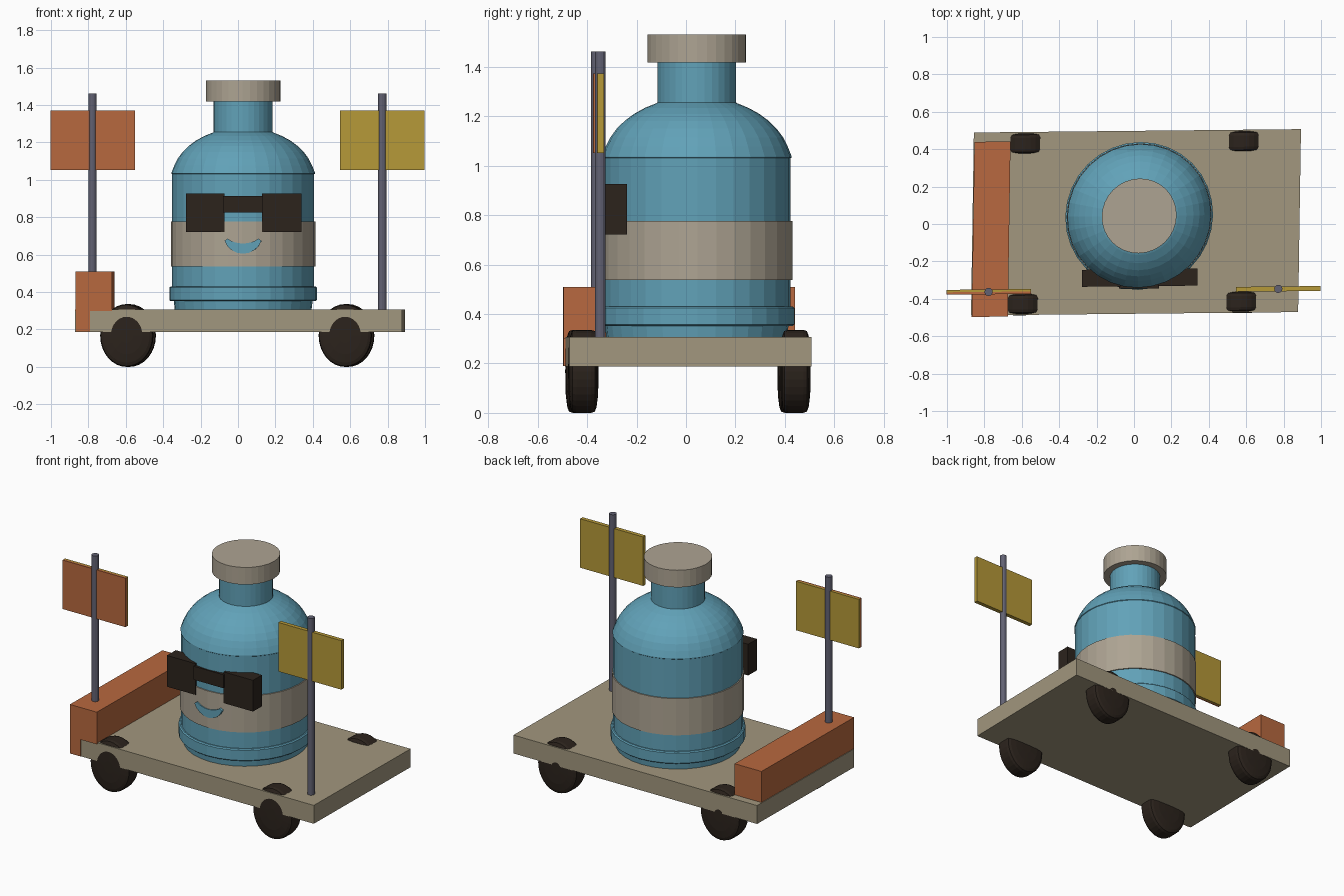
import bpy, bmesh, math
from mathutils import Matrix

if "Cube" in bpy.data.objects:
    bpy.data.objects.remove(bpy.data.objects["Cube"])

# The whole model leans very slightly in plan
SHEAR = Matrix(((1, 0.0155, 0, 0), (0.0103, 1, 0, 0), (0, 0, 1, 0), (0, 0, 0, 1)))


def material(name, rgb):
    m = bpy.data.materials.new(name)
    m.diffuse_color = (*rgb, 1)
    m.use_nodes = True
    m.node_tree.nodes["Principled BSDF"].inputs["Base Color"].default_value = m.diffuse_color
    return m


BLUE = material("blue", (0.12, 0.36, 0.48))
TAN = material("tan", (0.36, 0.31, 0.21))
CREAM = material("cream", (0.42, 0.37, 0.29))
DARK = material("dark", (0.025, 0.017, 0.012))
ORANGE = material("orange", (0.48, 0.14, 0.05))
YELLOW = material("yellow", (0.47, 0.32, 0.04))
STEEL = material("steel", (0.12, 0.12, 0.17))


def finish(name, bm, mat):
    bmesh.ops.transform(bm, matrix=SHEAR, verts=bm.verts)
    bmesh.ops.recalc_face_normals(bm, faces=bm.faces)
    me = bpy.data.meshes.new(name)
    bm.to_mesh(me)
    bm.free()
    me.materials.append(mat)
    ob = bpy.data.objects.new(name, me)
    bpy.context.collection.objects.link(ob)
    return ob


def box(name, mat, x, y, z):
    bm = bmesh.new()
    size = [b - a for a, b in (x, y, z)]
    mid = [(a + b) / 2 for a, b in (x, y, z)]
    bmesh.ops.create_cube(bm, size=1, matrix=Matrix.Translation(mid) @ Matrix.Diagonal((*size, 1)))
    return finish(name, bm, mat)


def lathe(name, mat, profile, matrix, sides=32):
    """Revolve (radius, height) points about z and cap both ends."""
    bm = bmesh.new()
    rings = [[bm.verts.new((r * math.cos(2 * math.pi * i / sides),
                            r * math.sin(2 * math.pi * i / sides), h))
              for i in range(sides)] for r, h in profile]
    for a, b in zip(rings, rings[1:]):
        for i in range(sides):
            j = (i + 1) % sides
            bm.faces.new((a[i], a[j], b[j], b[i]))
    bm.faces.new(rings[0])
    bm.faces.new(rings[-1])
    bmesh.ops.transform(bm, matrix=matrix, verts=bm.verts)
    return finish(name, bm, mat)


# Cart deck
box("deck", TAN, (-0.864, 0.885), (-0.48, 0.498), (0.187, 0.307))

# Wheels with bulging sides, axis along y
tyre = [(0.04, -0.061), (0.10, -0.059), (0.145, -0.053), (0.163, -0.046), (0.168, -0.03)]
tyre += [(r, -h) for r, h in reversed(tyre)]
for side, x in (("left", -0.588), ("right", 0.58)):
    for end, y in (("front", -0.421), ("back", 0.437)):
        place = (Matrix.Translation((x, y, 0.168)) @ Matrix.Diagonal((0.845, 1, 1, 1))
                 @ Matrix.Rotation(math.pi / 2, 4, 'X'))
        lathe(f"{end}_{side}_wheel", DARK, tyre, place)

# Tank with domed shoulder and neck
centre = Matrix.Translation((0.027, 0.043, 0))
dome = []
for i in range(8):
    a = math.radians(8 + i * 57 / 7)
    dome.append((0.383 * math.cos(a), 1.0 + 0.253 * math.sin(a) / math.sin(math.radians(65))))
body = [(0.365, 0.3), (0.372, 0.36), (0.38, 0.43), (0.38, 1.03), (0.384, 1.033), (0.384, 1.038)]
lathe("tank", BLUE, body + [p for p in dome if p[1] > 1.05] + [(0.158, 1.256), (0.158, 1.43)], centre)
lathe("tank_foot_ring", BLUE, [(0.388, 0.352), (0.395, 0.358), (0.395, 0.424), (0.388, 0.43)], centre)
lathe("tank_band", CREAM, [(0.387, 0.537), (0.387, 0.777)], centre)
lathe("tank_cap", CREAM, [(0.2, 1.418), (0.2, 1.53)], centre)

# Dark glasses
for side, x in (("left", (-0.274, -0.068)), ("right", (0.134, 0.344))):
    box(f"{side}_lens", DARK, x, (-0.333, -0.242), (0.722, 0.926))
box("glasses_bridge", DARK, (-0.075, 0.14), (-0.345, -0.28), (0.825, 0.913))

# Smile: thin crescent on the band
bm = bmesh.new()
outline = []
for i in range(9):
    a = math.radians(200 + 140 * i / 8)
    outline.append((0.032 + 0.105 * math.cos(a), 0.71 + 0.105 * math.sin(a)))
for i in range(9):
    a = math.radians(325 - 110 * i / 8)
    outline.append((0.032 + 0.10 * math.cos(a), 0.72 + 0.06 * math.sin(a)))
face = bm.faces.new([bm.verts.new((x, -0.347, z)) for x, z in outline])
out = bmesh.ops.extrude_face_region(bm, geom=[face])
bmesh.ops.translate(bm, vec=(0, 0.04, 0),
                    verts=[v for v in out["geom"] if isinstance(v, bmesh.types.BMVert)])
finish("smile", bm, BLUE)

# Long bin across the left end, with its lower front corner
box("end_bin", ORANGE, (-0.86, -0.667), (-0.488, 0.448), (0.3, 0.51))
box("end_bin_corner", ORANGE, (-0.858, -0.785), (-0.488, -0.44), (0.19, 0.305))

# Flag poles with two-layer flags
for side, x, front in (("left", -0.772, ORANGE), ("right", 0.777, YELLOW)):
    y = -0.355
    lathe(f"{side}_pole", STEEL, [(0.022, 0.3), (0.022, 1.462)], Matrix.Translation((x, y, 0)), 12)
    span, height = (x - 0.226, x + 0.226), (1.052, 1.372)
    box(f"{side}_flag_front", front, span, (y - 0.013, y), height)
    box(f"{side}_flag_back", YELLOW, span, (y, y + 0.013), height)
